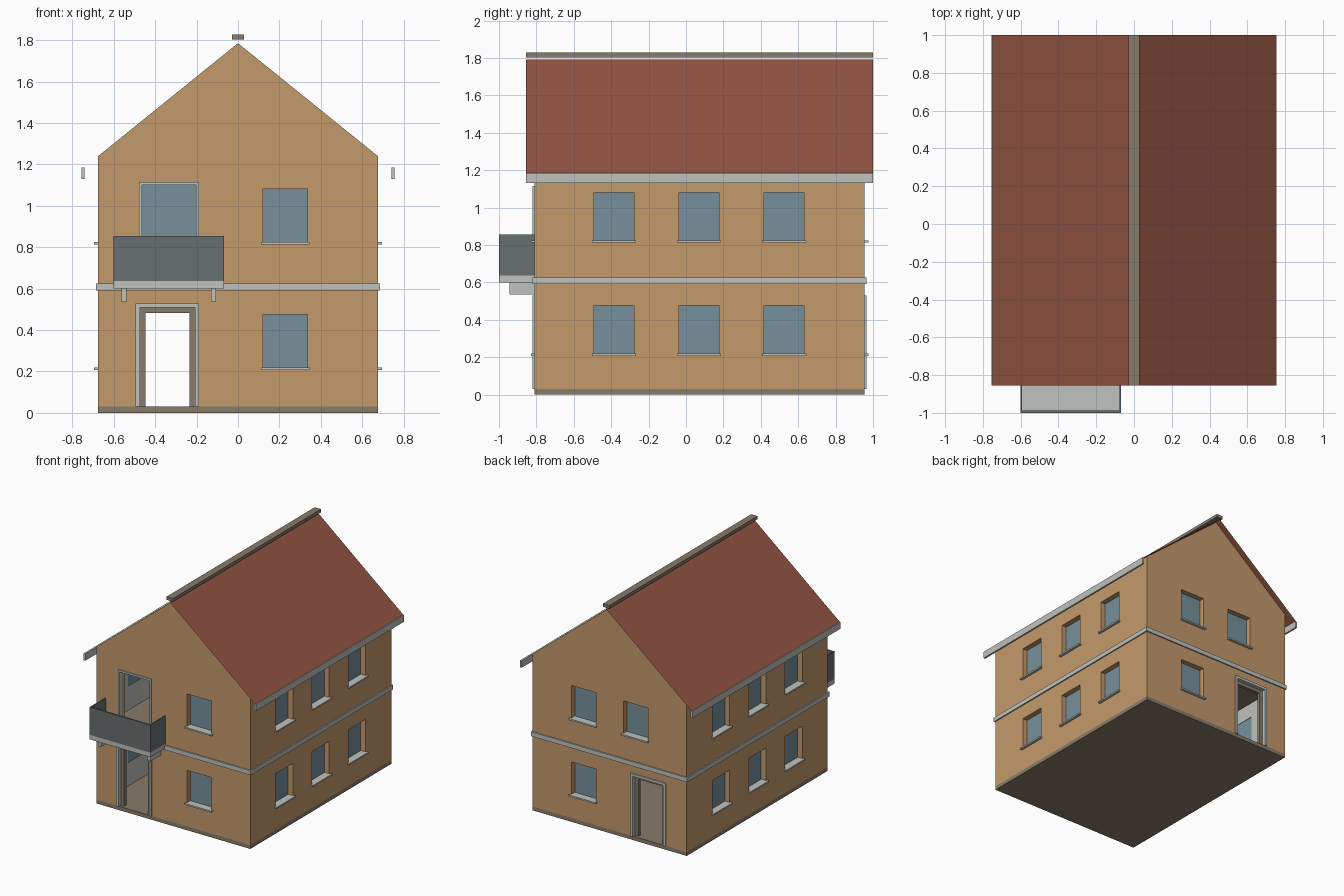
import bpy, bmesh

if "Cube" in bpy.data.objects:
    bpy.data.objects.remove(bpy.data.objects["Cube"], do_unlink=True)


def material(name, rgb):
    m = bpy.data.materials.new(name)
    m.use_nodes = True
    m.diffuse_color = (*rgb, 1)
    m.node_tree.nodes["Principled BSDF"].inputs["Base Color"].default_value = (*rgb, 1)
    return m


PLASTER = material("ochre plaster", (0.55, 0.32, 0.146))
TRIM = material("light grey trim", (0.52, 0.54, 0.51))
STONE = material("brown grey stone", (0.245, 0.2, 0.146))
TILE = material("red roof", (0.29, 0.09, 0.055))
GLASS = material("blue glass", (0.18, 0.28, 0.33))
METAL = material("dark grey panel", (0.14, 0.156, 0.16))


def mesh_object(name, verts, faces, mat):
    me = bpy.data.meshes.new(name)
    me.from_pydata(verts, [], faces)
    bm = bmesh.new()
    bm.from_mesh(me)
    bmesh.ops.recalc_face_normals(bm, faces=bm.faces)
    bm.to_mesh(me)
    bm.free()
    me.materials.append(mat)
    ob = bpy.data.objects.new(name, me)
    bpy.context.scene.collection.objects.link(ob)
    return ob


def prism(name, profile, y0, y1, mat):
    n = len(profile)
    verts = [(x, y, z) for y in (y0, y1) for x, z in profile]
    faces = [tuple(range(n)), tuple(range(n, 2 * n))]
    faces += [(i, (i + 1) % n, n + (i + 1) % n, n + i) for i in range(n)]
    return mesh_object(name, verts, faces, mat)


def box(name, xs, ys, zs, mat):
    x0, x1 = sorted(xs)
    z0, z1 = sorted(zs)
    return prism(name, [(x0, z0), (x1, z0), (x1, z1), (x0, z1)], *sorted(ys), mat)


def frame(name, x0, x1, z0, z1, t, ys, mat):
    # Two jambs and a head
    box(name + "_jamb_right", (x0, x0 + t), ys, (z0, z1), mat)
    box(name + "_jamb_left", (x1 - t, x1), ys, (z0, z1), mat)
    box(name + "_head", (x0 + t, x1 - t), ys, (z1 - t, z1), mat)


W, FRONT, BACK, THICK = 0.675, -0.81, 0.955, 0.055
BASE, EAVE, APEX = 0.03, 1.24, 1.785
STOREYS = {"lower": (0.215, 0.475), "upper": (0.82, 1.08)}
cutters = []


def cut(xs, ys, zs):
    c = box("cutter", xs, ys, zs, PLASTER)
    c.hide_render = True
    cutters.append(c)


# House walls with gables
house = prism("house_walls", [(-W, BASE), (W, BASE), (W, EAVE), (0, APEX), (-W, EAVE)],
              FRONT, BACK, PLASTER)
inner = W - THICK
cut((-inner, inner), (FRONT + THICK, BACK - THICK), (0, EAVE - 0.04))


def window(name, axis, wall, side, centre, zs):
    # Opening, recessed pane and projecting sill
    def place(half, near, far):
        along = (centre - half, centre + half)
        across = (wall + side * near, wall + side * far)
        return (along, across) if axis == "y" else (across, along)
    cut(*place(0.107, -0.1, 0.1), zs)
    box(name + "_pane", *place(0.107, -0.052, -0.042), zs, GLASS)
    box(name + "_sill", *place(0.118, -0.04, 0.02), (zs[0] - 0.008, zs[0] + 0.004), TRIM)


for storey, zs in STOREYS.items():
    window(f"{storey}_front_window", "y", FRONT, -1, 0.228, zs)
    window(f"{storey}_back_window", "y", BACK, 1, 0.228, zs)
    for label, side in (("left", 1), ("right", -1)):
        for i, y in enumerate((-0.385, 0.07, 0.525)):
            window(f"{storey}_{label}_window_{i + 1}", "x", side * W, side, y, zs)
window("upper_back_right_window", "y", BACK, 1, -0.228, STOREYS["upper"])
box("upper_inner_glazing", (-0.5, -0.1), (BACK - THICK - 0.008, BACK - THICK - 0.001),
    (0.78, 1.13), GLASS)

# Open doorways with casing and inner frame
for label, wall, side in (("front", FRONT, -1), ("back", BACK, 1)):
    cut((-0.475, -0.207), (wall - 0.1, wall + 0.1), (0.01, 0.51))
    frame(label + "_door_casing", -0.494, -0.188, BASE, 0.529, 0.02,
          (wall - side * 0.02, wall + side * 0.01), TRIM)
    frame(label + "_door_frame", -0.475, -0.207, BASE, 0.51, 0.028,
          (wall - side * 0.05, wall - side * 0.022), STONE)

# Balcony doorway
cut((-0.465, -0.202), (FRONT - 0.1, FRONT + 0.1), (0.635, 1.1))
frame("balcony_door_casing", -0.478, -0.189, 0.635, 1.115, 0.014,
      (FRONT - 0.01, FRONT + 0.02), TRIM)

# Cut all openings, then colour the inside of the walls
for c in cutters:
    mod = house.modifiers.new("opening", "BOOLEAN")
    mod.operation = "DIFFERENCE"
    mod.solver = "EXACT"
    mod.object = c
bpy.context.view_layer.update()
result = bpy.data.meshes.new_from_object(
    house.evaluated_get(bpy.context.evaluated_depsgraph_get()))
house.modifiers.clear()
house.data = result
for c in cutters:
    bpy.data.objects.remove(c, do_unlink=True)
result.materials.clear()
result.materials.append(PLASTER)
result.materials.append(TRIM)
for p in result.polygons:
    x, y, z = p.center
    side_lining = abs(abs(x) - inner) < 0.002 and abs(p.normal.x) > 0.9
    end_lining = (min(abs(y - FRONT - THICK), abs(y - BACK + THICK)) < 0.002
                  and abs(p.normal.y) > 0.9)
    p.material_index = int(side_lining or end_lining)

# Ground slab and upper floor
box("ground_slab", (-W, W), (FRONT, BACK), (0, BASE), STONE)
box("upper_floor", (-inner, inner), (FRONT + THICK, BACK - THICK), (0.595, 0.63), STONE)

# String course around the house
for s, label in ((1, "left"), (-1, "right")):
    box(label + "_string_course", (s * W, s * 0.685), (FRONT - 0.01, BACK + 0.01),
        (0.59, 0.625), TRIM)
for label, y, s in (("front", FRONT, -1), ("back", BACK, 1)):
    box(label + "_string_course", (-W, W), (y, y + s * 0.01), (0.59, 0.625), TRIM)

# Thin roof, gutter boards and ridge cap
R0, R1 = -0.855, 1.0
for s, label in ((1, "left"), (-1, "right")):
    mesh_object(label + "_roof_slope",
                [(0, R0, 1.792), (s * 0.75, R0, 1.183), (s * 0.75, R1, 1.183), (0, R1, 1.792)],
                [(0, 1, 2, 3) if s > 0 else (3, 2, 1, 0)], TILE)
    box(label + "_gutter_board", (s * 0.74, s * 0.755), (R0, R1), (1.13, 1.184), TRIM)
box("ridge_cap", (-0.028, 0.028), (R0, R1), (1.803, 1.828), STONE)

# Balcony with panels and brackets
B0, B1, BY = -0.602, -0.068, -1.0
box("balcony_slab", (B0, B1), (BY, FRONT), (0.6, 0.636), TRIM)
box("balcony_front_panel", (B0, B1), (BY, BY + 0.012), (0.636, 0.855), METAL)
box("balcony_right_panel", (B0, B0 + 0.01), (BY + 0.012, FRONT), (0.636, 0.855), METAL)
box("balcony_left_panel", (B1 - 0.01, B1), (BY + 0.012, FRONT), (0.636, 0.855), METAL)
for label, x in (("right", -0.551), ("left", -0.119)):
    box(label + "_balcony_bracket", (x - 0.012, x + 0.012), (-0.945, FRONT), (0.535, 0.6), TRIM)
